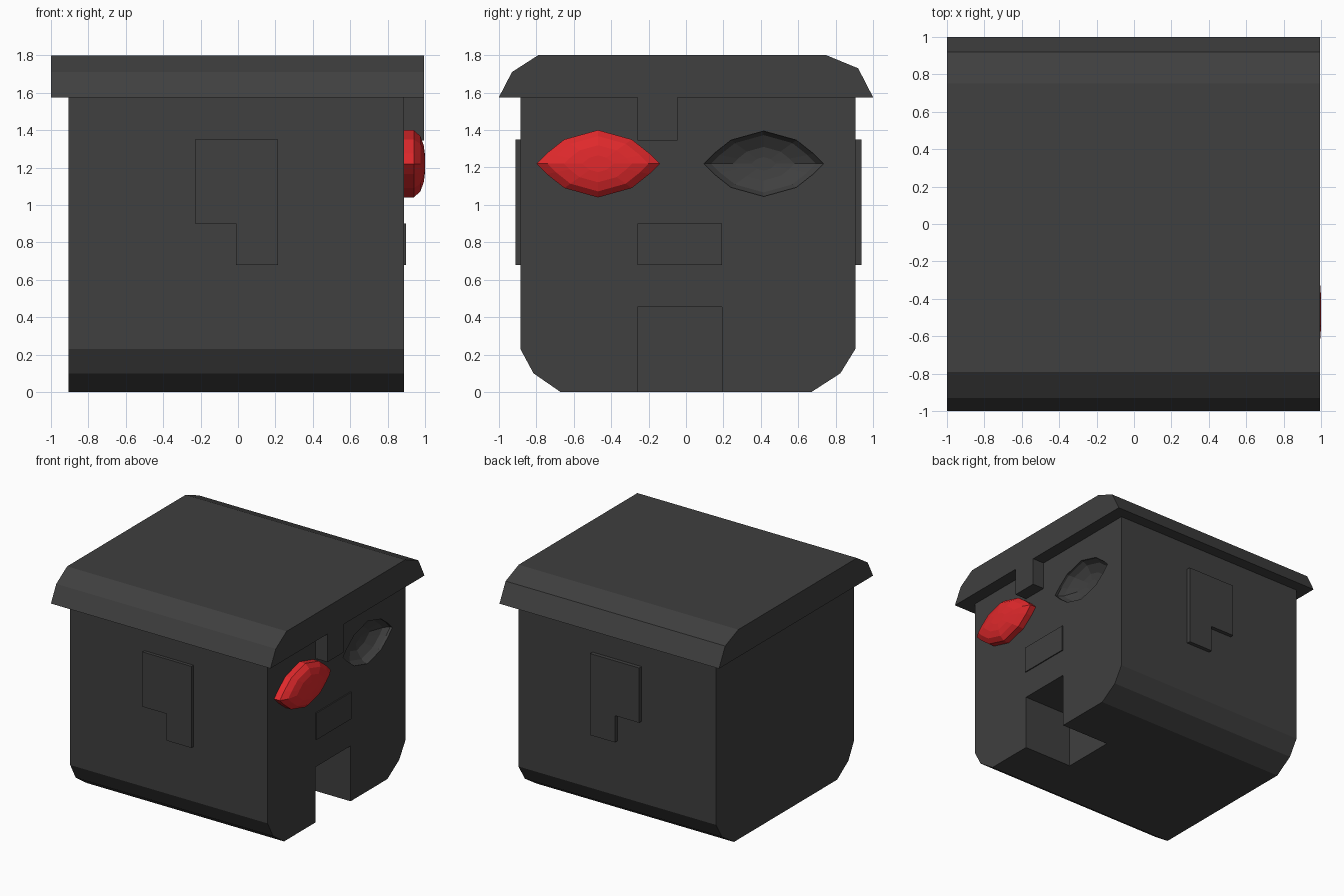
import bpy, bmesh
from mathutils import Vector

if "Cube" in bpy.data.objects:
    bpy.data.objects.remove(bpy.data.objects["Cube"])


def material(name, rgb):
    m = bpy.data.materials.new(name)
    m.diffuse_color = (*rgb, 1)
    m.use_nodes = True
    m.node_tree.nodes["Principled BSDF"].inputs["Base Color"].default_value = m.diffuse_color
    return m


CHARCOAL = material("charcoal", (0.05, 0.05, 0.05))
RED = material("red", (0.75, 0.022, 0.025))


def finish(name, bm, mat):
    bmesh.ops.recalc_face_normals(bm, faces=bm.faces)
    me = bpy.data.meshes.new(name)
    bm.to_mesh(me)
    bm.free()
    me.materials.append(mat)
    ob = bpy.data.objects.new(name, me)
    bpy.context.collection.objects.link(ob)
    return ob


def prism(name, points, axis, a, b, mat=CHARCOAL):
    """Extrude a 2D profile along x (points are y,z) or y (points are x,z)."""
    bm = bmesh.new()
    place = (lambda u, v: (a, u, v)) if axis == 'x' else (lambda u, v: (u, a, v))
    face = bm.faces.new([bm.verts.new(place(*p)) for p in points])
    new = bmesh.ops.extrude_face_region(bm, geom=[face])["geom"]
    shift = Vector((b - a, 0, 0) if axis == 'x' else (0, b - a, 0))
    bmesh.ops.translate(bm, vec=shift,
                        verts=[g for g in new if isinstance(g, bmesh.types.BMVert)])
    return finish(name, bm, mat)


def rect(u0, u1, v0, v1):
    return [(u0, v0), (u1, v0), (u1, v1), (u0, v1)]


def almond(name, cy, rings, mat):
    """Faceted almond lens on the +x face; rings are (x, scale)."""
    outline = [(-.33, 0), (-.275, .055), (-.18, .13), (0, .18), (.18, .13), (.275, .055),
               (.33, 0), (.275, -.055), (.18, -.13), (0, -.18), (-.18, -.13), (-.275, -.055)]
    bm = bmesh.new()
    loops = [[bm.verts.new((x, cy + y * s, 1.22 + z * s)) for y, z in outline]
             for x, s in rings]
    n = len(outline)
    for lo, hi in zip(loops, loops[1:]):
        for i in range(n):
            j = (i + 1) % n
            bm.faces.new((lo[i], lo[j], hi[j], hi[i]))
    bm.faces.new(loops[0])
    bm.faces.new(loops[-1])
    return finish(name, bm, mat)


def boolean(ob, tool, op):
    mod = ob.modifiers.new(tool.name, 'BOOLEAN')
    mod.object, mod.operation, mod.solver = tool, op, 'EXACT'
    bpy.context.view_layer.objects.active = ob
    bpy.ops.object.modifier_apply(modifier=mod.name)
    bpy.data.objects.remove(tool, do_unlink=True)


FACE = 0.888

# Head with chamfered lower edges
head = prism("head", [(-.885, 1.65), (-.885, .23), (-.815, .1), (-.67, 0), (.67, 0),
                      (.825, .1), (.905, .23), (.905, 1.65)], 'x', -.905, FACE)

# Overhanging lid and the short tab hanging down over the face
lid = prism("lid", [(-1, 1.575), (-.93, 1.71), (-.79, 1.8), (.75, 1.8), (.92, 1.73),
                    (1, 1.575)], 'x', -1, .995)
tab = prism("tab", rect(-.26, -.045, 1.345, 1.65), 'x', .8, .995)
boolean(head, lid, 'UNION')
boolean(head, tab, 'UNION')

# Mouth opening and empty eye socket
mouth = prism("mouth_cut", rect(-.26, .193, -.2, .455), 'x', .44, 1.2)
boolean(head, mouth, 'DIFFERENCE')
socket = almond("socket_cut", .415,
                [(.91, .97), (FACE - .02, .97), (.83, .85), (.79, .5), (.78, .2)], CHARCOAL)
boolean(head, socket, 'DIFFERENCE')

# Red eye
almond("eye", -.47, [(.87, 1), (.94, 1), (.975, .82), (.993, .55), (1, .25)], RED)

# Nose plate
prism("nose", rect(-.26, .193, .68, .9), 'x', .87, .897)

# L-shaped side panels
panel = [(-.23, 1.35), (.215, 1.35), (.215, .68), (-.01, .68), (-.01, .9), (-.23, .9)]
for name, a, b in (("front_panel", -.912, -.87), ("back_panel", .89, .937)):
    prism(name, panel, 'y', a, b)
